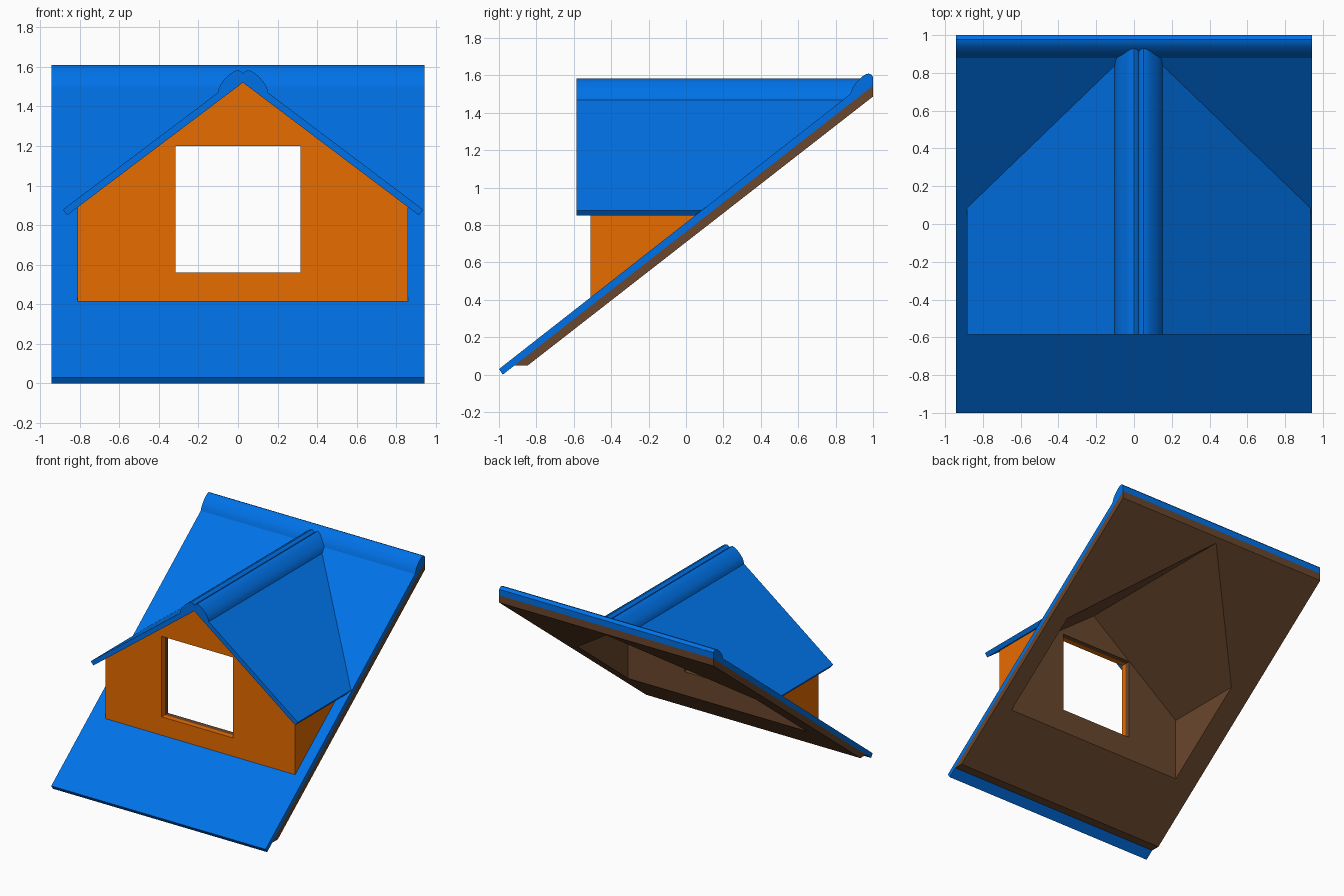
import bpy, bmesh, math

if "Cube" in bpy.data.objects:
    bpy.data.objects.remove(bpy.data.objects["Cube"])


def material(name, rgb):
    m = bpy.data.materials.new(name)
    m.diffuse_color = (*rgb, 1)
    m.use_nodes = True
    m.node_tree.nodes["Principled BSDF"].inputs["Base Color"].default_value = m.diffuse_color
    return m


BLUE = material("blue tiles", (0.0, 0.175, 0.84))
ORANGE = material("orange cladding", (0.8, 0.15, 0.0))
BROWN = material("brown timber", (0.145, 0.063, 0.026))


def prism(name, profile, axis, lo, hi, mat):
    """Extrude a closed (horizontal, z) profile along x or y."""
    bm = bmesh.new()

    def ring(t):
        return [bm.verts.new((t, a, z) if axis == 'x' else (a, t, z)) for a, z in profile]
    r0, r1 = ring(lo), ring(hi)
    n = len(profile)
    bm.faces.new(r0)
    bm.faces.new(r1[::-1])
    for i in range(n):
        bm.faces.new((r0[i], r1[i], r1[(i + 1) % n], r0[(i + 1) % n]))
    bmesh.ops.recalc_face_normals(bm, faces=bm.faces)
    me = bpy.data.meshes.new(name)
    bm.to_mesh(me)
    bm.free()
    me.materials.append(mat)
    ob = bpy.data.objects.new(name, me)
    bpy.context.collection.objects.link(ob)
    return ob


def cut(ob, *cutters):
    bpy.context.view_layer.objects.active = ob
    for c in cutters:
        m = ob.modifiers.new("cut", 'BOOLEAN')
        m.operation = 'DIFFERENCE'
        m.solver = 'EXACT'
        m.material_mode = 'TRANSFER'
        m.object = c
        bpy.ops.object.modifier_apply(modifier=m.name)


# Rounded ridge cap as (distance from ridge line, z), outer edge to ridge line
RIDGE = [(0.122, 1.49), (0.112, 1.512), (0.097, 1.532), (0.08, 1.55), (0.062, 1.566),
         (0.043, 1.578), (0.025, 1.583), (0.01, 1.577), (0.0, 1.566)]

S = 0.78      # main roof slope
D = 0.7545    # dormer roof slope
CX = 0.025    # dormer centre line
HW = 0.9425   # main roof half width


def house(half, eave, apex, bottom):
    """Gable-shaped pentagon."""
    return [(CX - half, bottom), (CX + half, bottom), (CX + half, eave),
            (CX, apex), (CX - half, eave)]


# Cutters: dormer room, space under the main roof, window opening
room = prism("room_cutter", house(0.785, 1.46 - D * 0.785, 1.46, -1), 'y', -0.43, 1.6, BROWN)
under = prism("under_roof_cutter", [(-2, 0.79 - 2 * S), (2, 0.79 + 2 * S), (2, -2), (-2, -2)],
              'x', -2, 2, BROWN)
window = prism("window_cutter", [(-0.315, 0.56), (0.315, 0.56), (0.315, 1.2), (-0.315, 1.2)],
               'y', -0.8, -0.35, ORANGE)

# Main roof: tiled layer with rounded ridge cap, boards underneath
cap = [(1 - d * 0.95, z + 0.027) for d, z in RIDGE]
tiles = prism("main_roof_tiles",
              [(-0.98, 0.0), (-1.0, 0.03), (0.878, 0.815 + S * 0.878)] + cap + [(1, 0.765 + S)],
              'x', -HW, HW, BLUE)
boards = prism("main_roof_boards",
               [(-0.917, 0.05), (-0.845, 0.05), (1, 1.487), (1, 0.765 + S)], 'x', -HW, HW, BROWN)
cut(tiles, room)
cut(boards, room)

# Dormer walls with window
walls = prism("dormer_walls", house(0.835, 1.52 - D * 0.835, 1.52, 0.2), 'y', -0.51, 1.2, ORANGE)
cut(walls, under, room, window)

# Window reveal: outer half cladding, inner half timber
bm = bmesh.new()
bm.from_mesh(walls.data)
brown_slot = list(walls.data.materials).index(BROWN)


def reveal():
    found = []
    for f in bm.faces:
        c = f.calc_center_median()
        if abs(f.normal.y) < 0.5 and c.y < -0.42 and abs(c.x) < 0.32 and 0.55 < c.z < 1.21:
            found.append(f)
    return found


faces = reveal()
geom = faces + list({e for f in faces for e in f.edges}) + list({v for f in faces for v in f.verts})
bmesh.ops.bisect_plane(bm, geom=geom, plane_co=(0, -0.47, 0), plane_no=(0, 1, 0))
for f in reveal():
    if f.calc_center_median().y > -0.47:
        f.material_index = brown_slot
bm.to_mesh(walls.data)
bm.free()

# Dormer roof: mirrored slopes with double-round ridge
half = [(0.888, 1.52 - D * 0.888), (0.91, 1.565 - D * 0.91), (0.127, 1.565 - D * 0.127)] + RIDGE
profile = [(CX, 1.52)] + [(CX + d, z) for d, z in half]
profile += [(CX - d, z) for d, z in half[-2::-1]]
dormer_roof = prism("dormer_roof", profile, 'y', -0.585, 0.99, BLUE)
cut(dormer_roof, under)

for c in (room, under, window):
    bpy.data.objects.remove(c, do_unlink=True)

# Smooth only the rounded ridges
for ob in (tiles, dormer_roof):
    bpy.ops.object.select_all(action='DESELECT')
    ob.select_set(True)
    bpy.context.view_layer.objects.active = ob
    bpy.ops.object.shade_smooth_by_angle(angle=math.radians(28))
